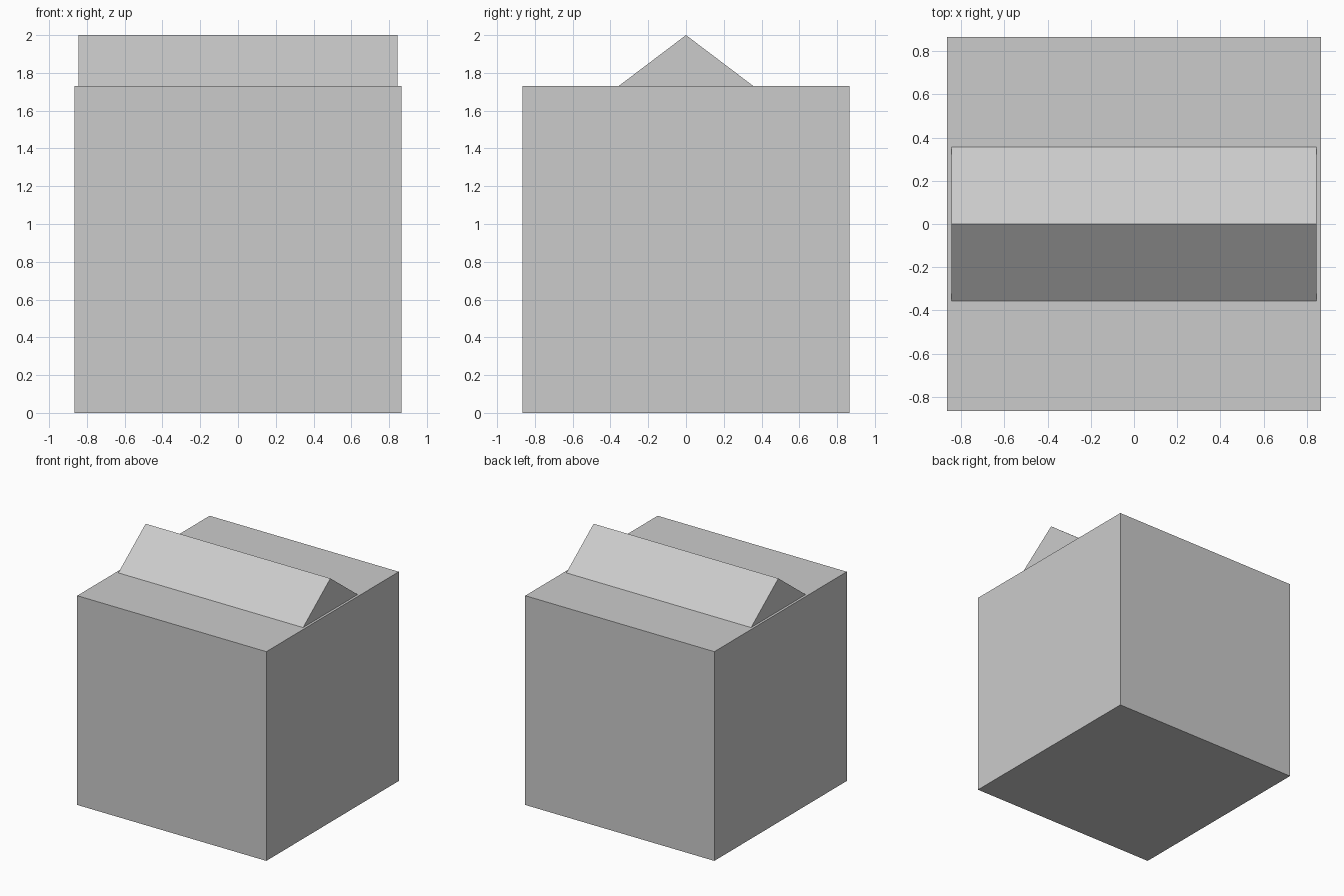
import bpy, bmesh

if "Cube" in bpy.data.objects:
    bpy.data.objects.remove(bpy.data.objects["Cube"])


def extrude_along_x(name, profile, half_length):
    """Closed prism from a (y, z) profile, centred on x = 0."""
    bm = bmesh.new()
    face = bm.faces.new([bm.verts.new((-half_length, y, z)) for y, z in profile])
    result = bmesh.ops.extrude_face_region(bm, geom=[face], use_keep_orig=True)
    moved = [v for v in result["geom"] if isinstance(v, bmesh.types.BMVert)]
    bmesh.ops.translate(bm, verts=moved, vec=(2 * half_length, 0, 0))
    bmesh.ops.recalc_face_normals(bm, faces=bm.faces)
    mesh = bpy.data.meshes.new(name)
    bm.to_mesh(mesh)
    bm.free()
    obj = bpy.data.objects.new(name, mesh)
    bpy.context.collection.objects.link(obj)
    return obj


H = 0.865      # half width of the cube
TOP = 2 * H    # top of the cube

# Main cube
extrude_along_x("body", [(-H, 0), (H, 0), (H, TOP), (-H, TOP)], H)

# Triangular ridge along the top
extrude_along_x("roof_ridge", [(-0.357, TOP), (0.357, TOP), (0, 2.0)], 0.845)
